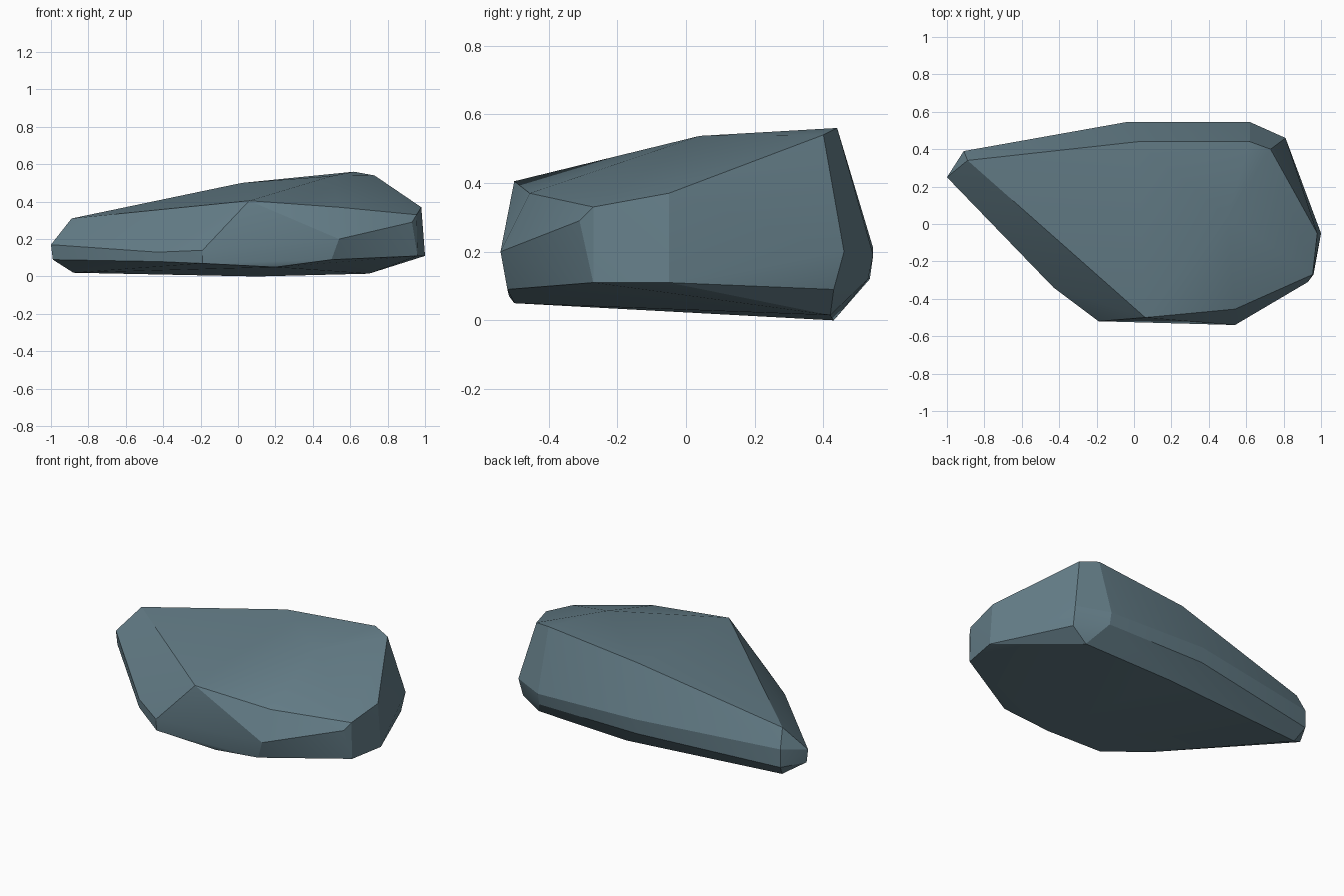
import bpy, bmesh

if "Cube" in bpy.data.objects:
    bpy.data.objects.remove(bpy.data.objects["Cube"])

# Key corners of the boulder, grouped by zone
crown = [(-.89, .34, .31), (.02, .44, .50), (.62, .44, .56), (.73, .40, .54),
         (.50, .04, .537), (.06, -.50, .405), (.54, -.455, .37)]
right_end = [(.98, -.05, .37), (.955, -.27, .33), (.93, -.31, .29),
             (.96, -.27, .11), (1, -.05, .11), (.81, .46, .20), (.80, .43, .09)]
front = [(.54, -.54, .20), (.50, -.52, .09), (-.19, -.52, .14), (-.19, -.515, .07),
         (-.43, -.34, .13), (-.43, -.34, .08)]
left_tip = [(-1, .25, .17), (-.99, .25, .09), (-.91, .39, .20), (-.91, .39, .09)]
back = [(-.04, .545, .21), (-.04, .535, .12), (.62, .545, .19), (.62, .53, .12)]
base = [(-.88, .33, .02), (.10, .43, 0), (.70, .42, .015), (.20, -.50, .05)]

# Faceted boulder: convex skin stretched over the corners
bm = bmesh.new()
for co in crown + right_end + front + left_tip + back + base:
    bm.verts.new(co)
result = bmesh.ops.convex_hull(bm, input=bm.verts[:])
loose = [v for v in bm.verts if not v.link_faces]
bmesh.ops.delete(bm, geom=loose, context='VERTS')
bmesh.ops.dissolve_limit(bm, angle_limit=0.02, verts=bm.verts[:], edges=bm.edges[:])
bmesh.ops.recalc_face_normals(bm, faces=bm.faces[:])

mesh = bpy.data.meshes.new("boulder")
bm.to_mesh(mesh)
bm.free()
rock = bpy.data.objects.new("boulder", mesh)
bpy.context.collection.objects.link(rock)

# Slate stone colour
stone = bpy.data.materials.new("slate_stone")
stone.diffuse_color = (.13, .21, .25, 1)
stone.use_nodes = True
stone.node_tree.nodes["Principled BSDF"].inputs["Base Color"].default_value = stone.diffuse_color
mesh.materials.append(stone)

# Soft shading on shallow facets, crisp main ridges
bpy.context.view_layer.objects.active = rock
rock.select_set(True)
bpy.ops.object.shade_smooth_by_angle(angle=0.35)
